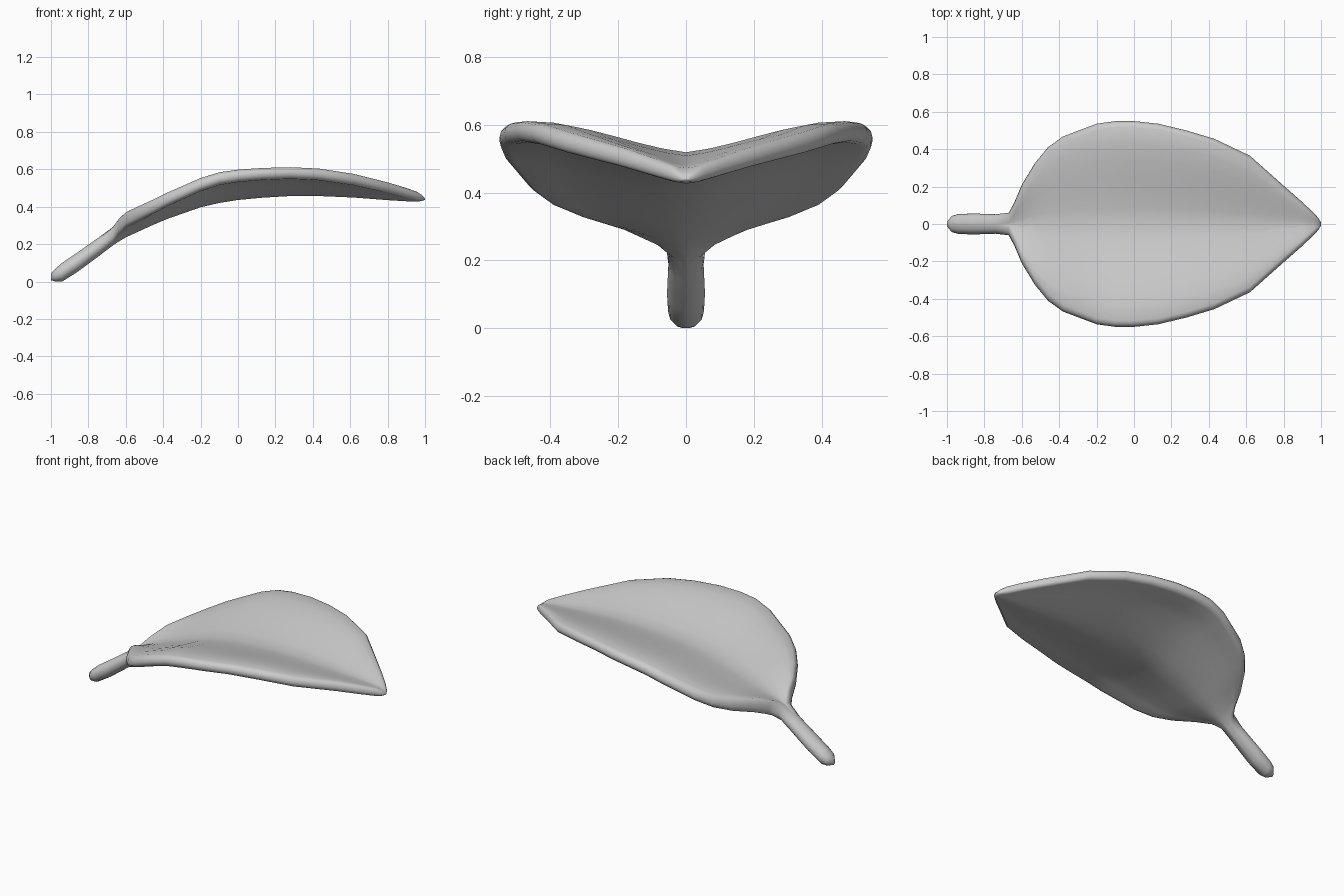
import bpy, bmesh, math

# Stations along the leaf: x, half width, midrib height, rim height, half thickness
STATIONS = [
    (-1.00, 0.012, 0.030, 0.030, 0.018),
    (-0.975, 0.043, 0.040, 0.040, 0.035),
    (-0.94, 0.053, 0.055, 0.055, 0.050),
    (-0.86, 0.056, 0.107, 0.107, 0.052),
    (-0.74, 0.052, 0.194, 0.194, 0.050),
    (-0.67, 0.060, 0.245, 0.255, 0.048),
    (-0.64, 0.115, 0.262, 0.298, 0.045),
    (-0.60, 0.210, 0.283, 0.335, 0.042),
    (-0.53, 0.325, 0.313, 0.368, 0.040),
    (-0.46, 0.410, 0.343, 0.402, 0.038),
    (-0.38, 0.468, 0.375, 0.443, 0.036),
    (-0.20, 0.536, 0.437, 0.523, 0.035),
    (-0.10, 0.550, 0.459, 0.555, 0.034),
    (0.00, 0.550, 0.474, 0.570, 0.033),
    (0.13, 0.536, 0.485, 0.580, 0.032),
    (0.28, 0.500, 0.493, 0.585, 0.031),
    (0.43, 0.455, 0.493, 0.578, 0.031),
    (0.62, 0.365, 0.484, 0.550, 0.030),
    (0.80, 0.205, 0.468, 0.507, 0.028),
    (0.90, 0.117, 0.460, 0.480, 0.026),
    (0.96, 0.060, 0.455, 0.462, 0.023),
    (0.985, 0.033, 0.450, 0.452, 0.014),
    (1.00, 0.008, 0.445, 0.445, 0.003),
]


def rise(t):
    """Soft valley at the midrib, levelling out towards the rim."""
    s = min(t / 0.85, 1)
    return 0.5 * s + 0.5 * s * s * (3 - 2 * s) if t > 0.1 else 5.5 * t * t + 0.2 * t


def ring(x, w, mid, rim, h):
    """Closed cross-section: curved sheet with rounded rims."""
    r = min(h, w)
    half = [(w - r) * k / 6 for k in range(7)]
    half += [w - r + r * math.sin(math.radians(a)) for a in (30, 60, 90)]
    ys = [-y for y in reversed(half)] + half[1:]
    top, low = [], []
    for y in ys:
        d = min((w - abs(y)) / r, 1)
        th = h * math.sqrt(max(0, 1 - (1 - d) ** 2))
        c = mid + (rim - mid) * rise(abs(y) / w)
        top.append((x, y, c + th))
        low.append((x, y, c - th))
    return top + low[-2:0:-1]


# Leaf blade and stalk lofted as one skin
bm = bmesh.new()
rings = [[bm.verts.new(p) for p in ring(*s)] for s in STATIONS]
n = len(rings[0])
for a, b in zip(rings, rings[1:]):
    for i in range(n):
        j = (i + 1) % n
        bm.faces.new((a[i], a[j], b[j], b[i]))
bm.faces.new(rings[0])
bm.faces.new(rings[-1])
bmesh.ops.remove_doubles(bm, verts=bm.verts, dist=1e-5)
bmesh.ops.recalc_face_normals(bm, faces=bm.faces)

# Rest the stalk end on the ground
low = min(v.co.z for v in bm.verts)
for v in bm.verts:
    v.co.z -= low

mesh = bpy.data.meshes.new("leaf")
bm.to_mesh(mesh)
bm.free()
leaf = bpy.data.objects.new("leaf", mesh)
bpy.context.collection.objects.link(leaf)
for p in mesh.polygons:
    p.use_smooth = True
